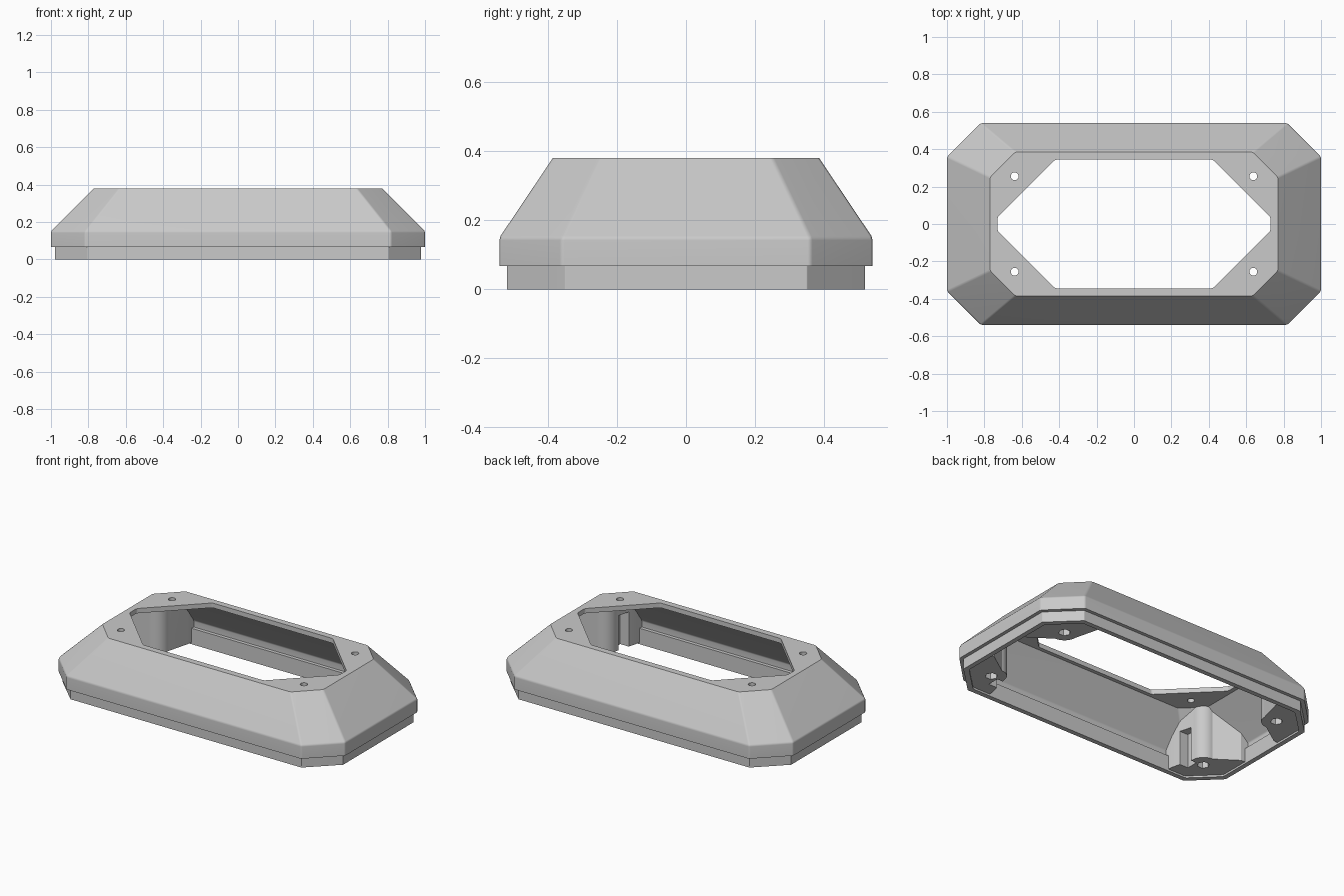
import bpy, bmesh, math

cube = bpy.data.objects.get("Cube")
if cube:
    bpy.data.objects.remove(cube, do_unlink=True)

grey = bpy.data.materials.new("light_grey")
grey.use_nodes = True
colour = (0.59, 0.59, 0.59, 1)
grey.diffuse_color = colour
grey.node_tree.nodes["Principled BSDF"].inputs["Base Color"].default_value = colour


def octagon(hx, hy, cx, cy, soft=0.008):
    """Rectangle with cut corners, counter-clockwise, each corner slightly eased."""
    base = [(hx, -cy), (hx, cy), (cx, hy), (-cx, hy),
            (-hx, cy), (-hx, -cy), (-cx, -hy), (cx, -hy)]
    pts = []
    for i, (x, y) in enumerate(base):
        for nx, ny in (base[i - 1], base[(i + 1) % len(base)]):
            t = soft / math.hypot(nx - x, ny - y)
            pts.append((x + (nx - x) * t, y + (ny - y) * t))
    return pts


def loft(name, sections, closed=False):
    """Skin a list of (outline, z); closed joins the last ring to the first."""
    bm = bmesh.new()
    rings = [[bm.verts.new((x, y, z)) for x, y in pts] for pts, z in sections]
    pairs = list(zip(rings, rings[1:]))
    if closed:
        pairs.append((rings[-1], rings[0]))
    else:
        bm.faces.new(rings[0])
        bm.faces.new(rings[-1])
    n = len(rings[0])
    for a, b in pairs:
        for i in range(n):
            j = (i + 1) % n
            bm.faces.new((a[i], a[j], b[j], b[i]))
    bmesh.ops.recalc_face_normals(bm, faces=bm.faces)
    mesh = bpy.data.meshes.new(name)
    bm.to_mesh(mesh)
    bm.free()
    mesh.materials.append(grey)
    obj = bpy.data.objects.new(name, mesh)
    bpy.context.collection.objects.link(obj)
    return obj


def circle(x, y, r, sides):
    return [(x + r * math.cos(math.tau * i / sides),
             y + r * math.sin(math.tau * i / sides)) for i in range(sides)]


def combine(obj, tool, operation):
    """Apply a boolean and discard the helper."""
    tool.hide_render = True
    mod = obj.modifiers.new("cut", "BOOLEAN")
    mod.operation, mod.solver, mod.object = operation, "EXACT", tool
    bpy.context.view_layer.objects.active = obj
    bpy.ops.object.modifier_apply(modifier=mod.name)
    bpy.data.objects.remove(tool, do_unlink=True)


def finish(obj):
    bpy.ops.object.select_all(action="DESELECT")
    obj.select_set(True)
    bpy.context.view_layer.objects.active = obj
    bpy.ops.object.shade_smooth_by_angle(angle=math.radians(30))
    mod = obj.modifiers.new("even_shading", "WEIGHTED_NORMAL")
    mod.keep_sharp = True


# Outline sizes
lip = octagon(0.978, 0.518, 0.805, 0.35, 0.002)
skirt = octagon(1.0, 0.54, 0.818, 0.36)
shoulder = octagon(0.995, 0.536, 0.814, 0.357)
roof = octagon(0.77, 0.385, 0.635, 0.25)
opening = octagon(0.731, 0.345, 0.42, 0.035)
roof_under = octagon(0.758, 0.369, 0.639, 0.25)
slope_foot = octagon(0.965, 0.506, 0.804, 0.345)
skirt_inside = octagon(0.97, 0.51, 0.808, 0.348)
lip_inside = octagon(0.948, 0.488, 0.79, 0.335)

# Thin hollow shell: lip, skirt, sloped sides, roof plate, inside faces and ledge
shell = loft("bezel_shell", [
    (lip, 0), (lip, 0.067), (skirt, 0.067), (skirt, 0.142), (shoulder, 0.155),
    (roof, 0.38), (opening, 0.38), (opening, 0.35), (roof_under, 0.35),
    (slope_foot, 0.147), (skirt_inside, 0.135), (skirt_inside, 0.1),
    (lip_inside, 0.1), (lip_inside, 0)], closed=True)

corners = [(sx, sy) for sx in (-1, 1) for sy in (-1, 1)]

# Roof screw holes
for sx, sy in corners:
    pts = circle(sx * 0.638, sy * 0.255, 0.021, 20)
    combine(shell, loft("hole", [(pts, 0.3), (pts, 0.45)]), "DIFFERENCE")
finish(shell)

# Rounded screw posts in the corners, trimmed to end inside the walls
arc = [(x, y) for x, y in circle(0.785, 0.318, 0.08, 40) if x <= 0.786 and y <= 0.319]
footprint = [(0.66, 0.6), (0.668, 0.46)] + arc + [(0.92, 0.145), (1.1, 0.135), (1.1, 0.6)]
trim_lip = octagon(0.962, 0.502, 0.798, 0.343)
trim_skirt = octagon(0.984, 0.524, 0.812, 0.353)
trim_roof = octagon(0.772, 0.383, 0.645, 0.253)
for sx, sy in corners:
    pts = [(sx * x, sy * y) for x, y in footprint]
    name = ("back" if sy > 0 else "front") + ("_left" if sx > 0 else "_right") + "_post"
    post = loft(name, [(pts, 0.012), (pts, 0.358)])
    core = loft("core", [(trim_lip, 0), (trim_lip, 0.08), (trim_skirt, 0.09),
                         (trim_skirt, 0.145), (trim_roof, 0.365)])
    combine(post, core, "INTERSECT")
    # Hexagonal fastener pocket in the base
    pts = circle(sx * 0.79, sy * 0.325, 0.036, 6)
    combine(post, loft("pocket", [(pts, -0.1), (pts, 0.07)]), "DIFFERENCE")
    # Upright slot in the side of the front posts
    if sy < 0:
        pts = [(sx * x, sy * y) for x, y in
               ((0.6, 0.33), (0.742, 0.33), (0.742, 0.405), (0.6, 0.405))]
        combine(post, loft("slot", [(pts, -0.1), (pts, 0.23)]), "DIFFERENCE")
    finish(post)
